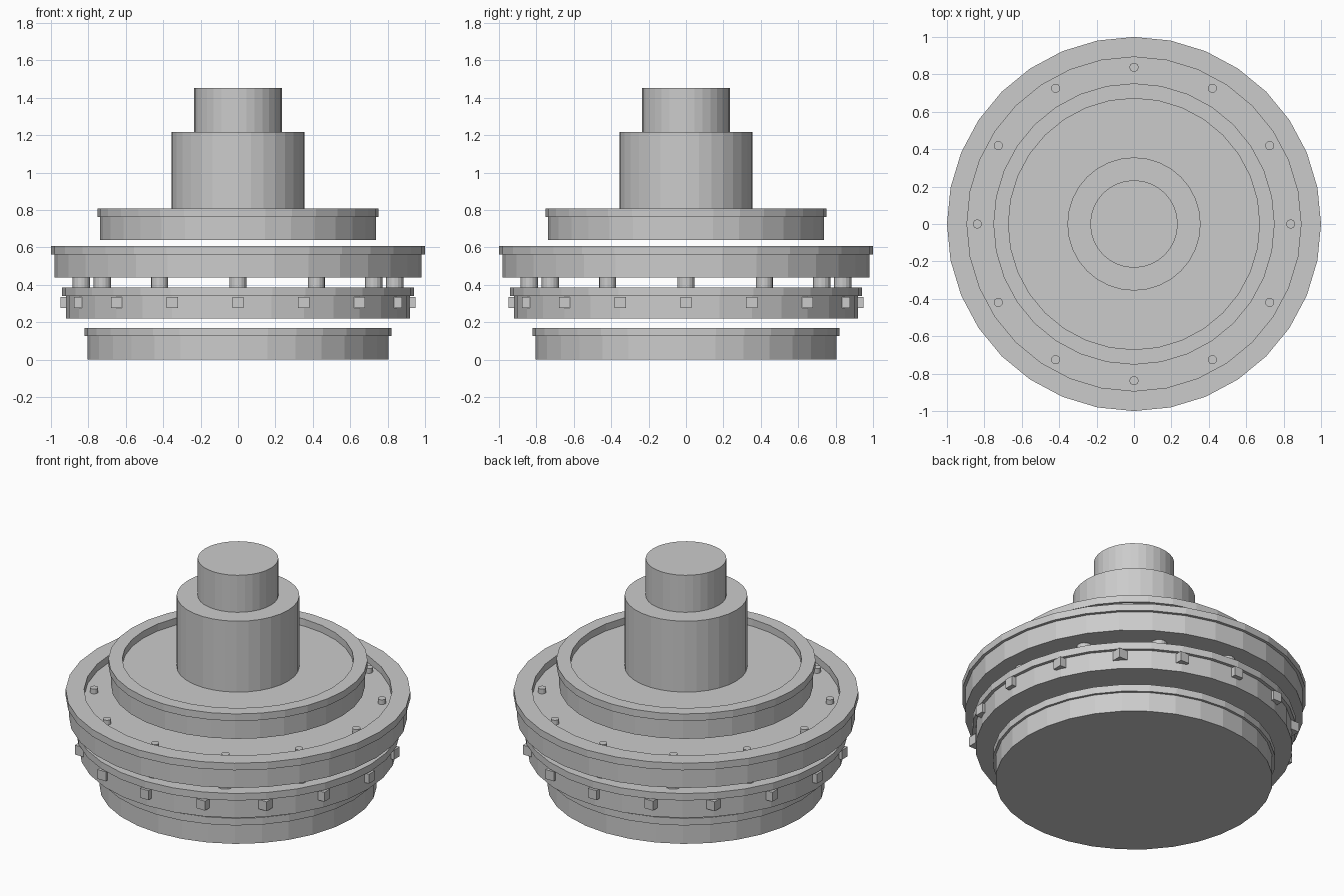
import bpy, math

cube = bpy.data.objects.get("Cube")
if cube:
    bpy.data.objects.remove(cube, do_unlink=True)

grey = bpy.data.materials.new("plain_grey")
grey.use_nodes = True
grey.diffuse_color = (0.6, 0.6, 0.6, 1)
grey.node_tree.nodes["Principled BSDF"].inputs["Base Color"].default_value = (0.6, 0.6, 0.6, 1)


def finish(name):
    obj = bpy.context.object
    obj.name = name
    obj.data.materials.append(grey)
    return obj


def cylinder(name, radius, bottom, top, x=0, y=0, sides=32):
    bpy.ops.mesh.primitive_cylinder_add(vertices=sides, radius=radius, depth=top - bottom,
                                        location=(x, y, (bottom + top) / 2))
    return finish(name)


def ring(name, inner, outer, bottom, top, sides=32):
    # Square-section hoop swept around the z axis
    section = [(inner, bottom), (outer, bottom), (outer, top), (inner, top)]
    verts, faces = [], []
    for i in range(sides):
        a = math.tau * i / sides
        verts += [(r * math.cos(a), r * math.sin(a), z) for r, z in section]
        j = (i + 1) % sides
        for k in range(4):
            m = (k + 1) % 4
            faces.append((4 * i + k, 4 * j + k, 4 * j + m, 4 * i + m))
    mesh = bpy.data.meshes.new(name)
    mesh.from_pydata(verts, [], faces)
    obj = bpy.data.objects.new(name, mesh)
    bpy.context.collection.objects.link(obj)
    mesh.materials.append(grey)


def around(count, radius):
    for i in range(count):
        a = math.tau * i / count
        yield i + 1, radius * math.cos(a), radius * math.sin(a)


# Four floating trays, each a disc with a raised rim
trays = [("base", 0.805, 0.82, 0.0, 0.17),
         ("lower_tier", 0.92, 0.94, 0.22, 0.385),
         ("deck", 0.982, 1.0, 0.44, 0.607),
         ("upper_tier", 0.737, 0.752, 0.64, 0.807)]
for name, body, rim, bottom, top in trays:
    floor = top - 0.045
    cylinder(name + "_disc", body, bottom, floor)
    ring(name + "_rim", rim * 0.893, rim, floor, top)

# Central tower
cylinder("tower", 0.356, 0.76, 1.216)
cylinder("tower_cap", 0.234, 1.216, 1.453)

# Posts between lower tier and deck, with thin pins through the deck
for n, x, y in around(12, 0.838):
    cylinder(f"post_{n}", 0.046, 0.34, 0.46, x, y, 16)
    cylinder(f"pin_{n}", 0.024, 0.46, 0.592, x, y, 16)

# Small blocks set around the lower tier
for n, x, y in around(16, 0.918):
    bpy.ops.mesh.primitive_cube_add(size=0.06, location=(x, y, 0.305))
    finish(f"block_{n}")
